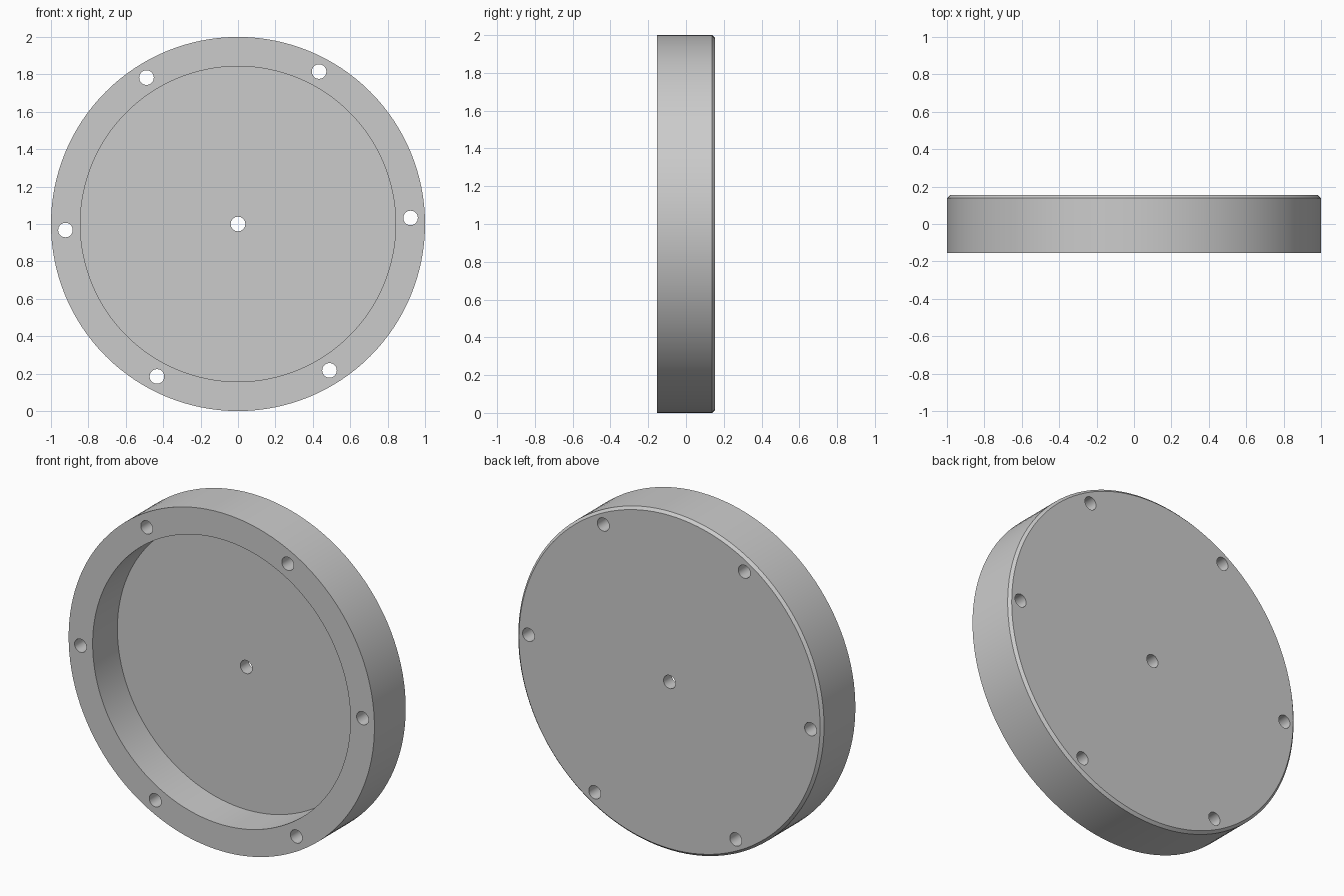
import bpy, bmesh, math
from mathutils import Matrix, Vector

cube = bpy.data.objects.get("Cube")
if cube:
    bpy.data.objects.remove(cube)

SEGMENTS = 128
FRONT, BACK = -0.154, 0.154
FLOOR = 0.077          # inner face of the back plate
RIM_INNER = 0.843
CHAMFER = 0.0154
BOLT_CIRCLE = 0.923
HOLE = 0.039
CENTRE = Vector((0, 0, 1))

grey = bpy.data.materials.new("plain grey")
grey.use_nodes = True
grey.diffuse_color = (0.6, 0.6, 0.6, 1)
grey.node_tree.nodes["Principled BSDF"].inputs["Base Color"].default_value = grey.diffuse_color


def add_object(name, bm):
    bmesh.ops.recalc_face_normals(bm, faces=bm.faces)
    mesh = bpy.data.meshes.new(name)
    bm.to_mesh(mesh)
    bm.free()
    mesh.materials.append(grey)
    obj = bpy.data.objects.new(name, mesh)
    bpy.context.collection.objects.link(obj)
    return obj


# Shallow cup: rings along the y axis bridged from floor, over the rim, to the back
profile = [(RIM_INNER, FLOOR), (RIM_INNER, FRONT), (1, FRONT),
           (1, BACK - CHAMFER), (1 - CHAMFER, BACK)]
bm = bmesh.new()
rings = []
for radius, y in profile:
    rings.append([bm.verts.new((radius * math.cos(a), y, 1 + radius * math.sin(a)))
                  for a in (math.tau * i / SEGMENTS for i in range(SEGMENTS))])
for r1, r2 in zip(rings, rings[1:]):
    for i in range(SEGMENTS):
        j = (i + 1) % SEGMENTS
        bm.faces.new((r1[i], r1[j], r2[j], r2[i]))
bm.faces.new(rings[0])
bm.faces.new(rings[-1])
cover = add_object("round_cover", bm)

# Drill for the centre hole and six rim holes
bm = bmesh.new()
angles = [math.radians(2 + 60 * k) for k in range(6)]
spots = [CENTRE] + [CENTRE + BOLT_CIRCLE * Vector((math.cos(a), 0, math.sin(a))) for a in angles]
for spot in spots:
    bmesh.ops.create_cone(bm, cap_ends=True, segments=32, radius1=HOLE, radius2=HOLE, depth=0.6,
                          matrix=Matrix.Translation(spot) @ Matrix.Rotation(math.pi / 2, 4, "X"))
drill = add_object("hole_cutter", bm)

cut = cover.modifiers.new("holes", "BOOLEAN")
cut.operation = "DIFFERENCE"
cut.solver = "EXACT"
cut.object = drill
bpy.ops.object.select_all(action="DESELECT")
bpy.context.view_layer.objects.active = cover
cover.select_set(True)
bpy.ops.object.modifier_apply(modifier=cut.name)
bpy.data.objects.remove(drill)

# Smooth round walls, crisp edges
bpy.ops.object.shade_smooth_by_angle(angle=math.radians(30))
